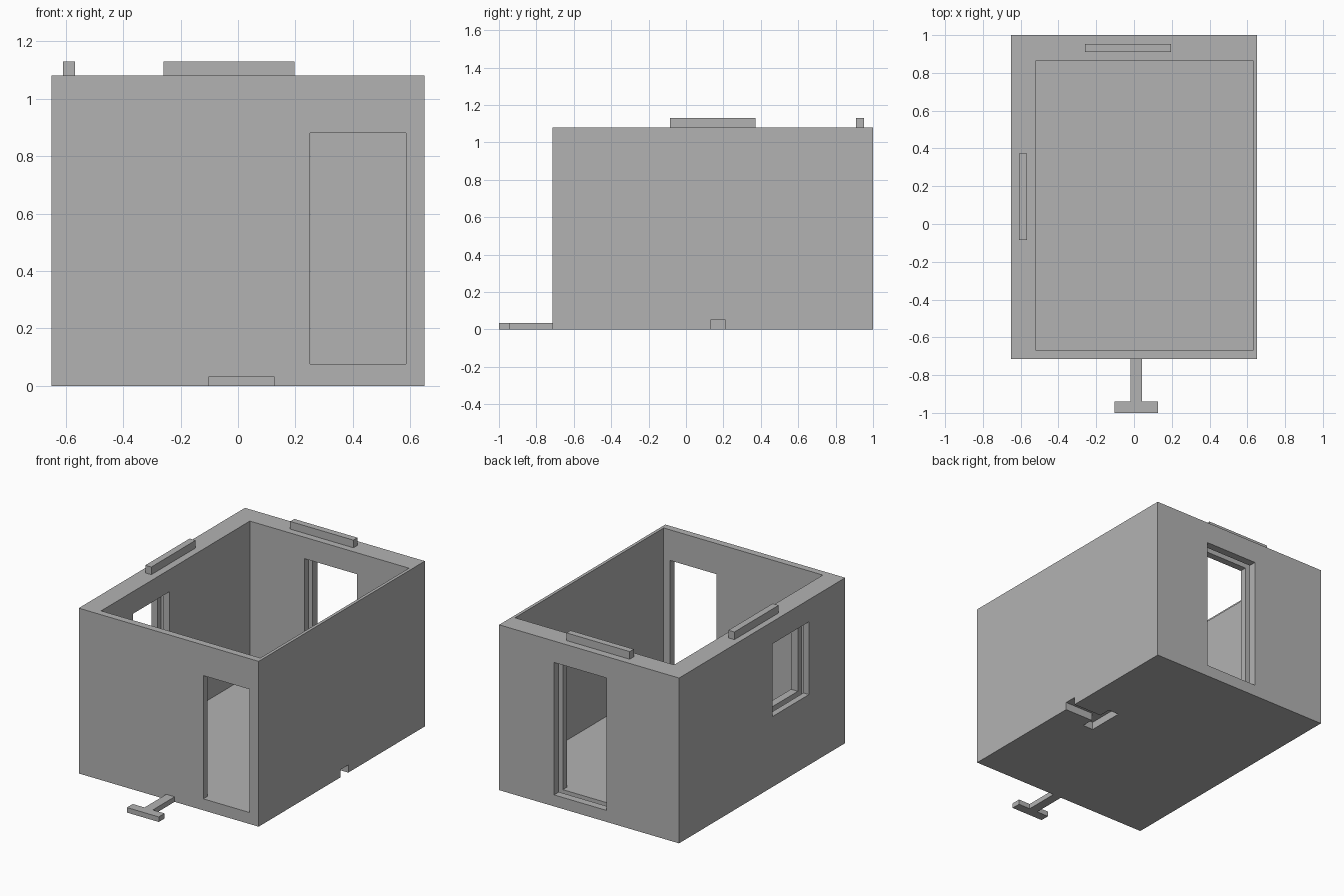
import bpy
import bmesh
from math import radians
from mathutils import Matrix

default_cube = bpy.data.objects.get("Cube")
if default_cube:
    bpy.data.objects.remove(default_cube, do_unlink=True)

grey = bpy.data.materials.new("plain grey")
grey.use_nodes = True
grey.diffuse_color = (0.45, 0.45, 0.45, 1)
grey.node_tree.nodes["Principled BSDF"].inputs["Base Color"].default_value = grey.diffuse_color


def finish(name, bm):
    bmesh.ops.recalc_face_normals(bm, faces=bm.faces)
    mesh = bpy.data.meshes.new(name)
    bm.to_mesh(mesh)
    bm.free()
    mesh.materials.append(grey)
    obj = bpy.data.objects.new(name, mesh)
    bpy.context.collection.objects.link(obj)
    return obj


def block(name, x, y, z):
    """Box given by its (low, high) extent on each axis."""
    bm = bmesh.new()
    bmesh.ops.create_cube(bm, size=1)
    for v in bm.verts:
        v.co = [ext[0] if c < 0 else ext[1] for c, ext in zip(v.co, (x, y, z))]
    return finish(name, bm)


def tee(name, origin, angle, stem, bar, length, head, z):
    """T-shaped prism: stem runs along -y from the origin to a cross bar."""
    s, b, neck = stem / 2, bar / 2, head - length
    outline = [(-s, 0), (-s, neck), (-b, neck), (-b, -length),
               (b, -length), (b, neck), (s, neck), (s, 0)]
    bm = bmesh.new()
    face = bm.faces.new([bm.verts.new((px, py, z[0])) for px, py in outline])
    top = bmesh.ops.extrude_face_region(bm, geom=[face])["geom"]
    bmesh.ops.translate(bm, vec=(0, 0, z[1] - z[0]),
                        verts=[g for g in top if isinstance(g, bmesh.types.BMVert)])
    turn = Matrix.Translation((*origin, 0)) @ Matrix.Rotation(radians(angle), 4, "Z")
    bmesh.ops.transform(bm, matrix=turn, verts=bm.verts)
    return finish(name, bm)


def carve(target, cutter):
    """Subtract the cutter from the target, then discard it."""
    cutter.hide_render = True
    mod = target.modifiers.new("cut", "BOOLEAN")
    mod.operation = "DIFFERENCE"
    mod.solver = "EXACT"
    mod.object = cutter
    bpy.context.view_layer.objects.active = target
    bpy.ops.object.modifier_apply(modifier=mod.name)
    bpy.data.objects.remove(cutter, do_unlink=True)


def grow(extent, amount):
    return extent[0] - amount, extent[1] + amount


floor = 0.075
groove = 0.04

# Open-topped room with uneven wall thicknesses
room = block("room_shell", (-0.65, 0.65), (-0.715, 1), (0, 1.08))
carve(room, block("room_space", (-0.52, 0.63), (-0.67, 0.865), (floor, 1.2)))

# Plain doorway through the thin front wall
carve(room, block("front_doorway", (0.25, 0.585), (-0.8, -0.6), (floor, 0.88)))

# Back doorway with a panel groove all round
door_x, door_z = (-0.125, 0.253), (floor, 0.94)
carve(room, block("back_doorway", door_x, (0.8, 1.1), door_z))
carve(room, block("back_groove", grow(door_x, groove), (0.91, 0.95), grow(door_z, groove)))

# Side window with a matching groove
win_y, win_z = (-0.34, 0.038), (0.46, 0.935)
carve(room, block("side_window", (-0.75, -0.45), win_y, win_z))
carve(room, block("side_groove", (-0.61, -0.57), grow(win_y, groove), grow(win_z, groove)))

# T-shaped connector socket under the floor, open to the side
carve(room, tee("socket", (0.7, 0.17), -90, 0.08, 0.243, 0.33, 0.075, (-0.05, 0.05)))

# Connector key on the front
tee("connector_key", (0.0125, -0.715), 0, 0.06, 0.23, 0.285, 0.06, (0, 0.033))

# Locating tabs on top of the thick walls
block("back_tab", (-0.26, 0.197), (0.91, 0.952), (1.08, 1.13))
block("side_tab", (-0.61, -0.567), (-0.085, 0.372), (1.08, 1.13))
